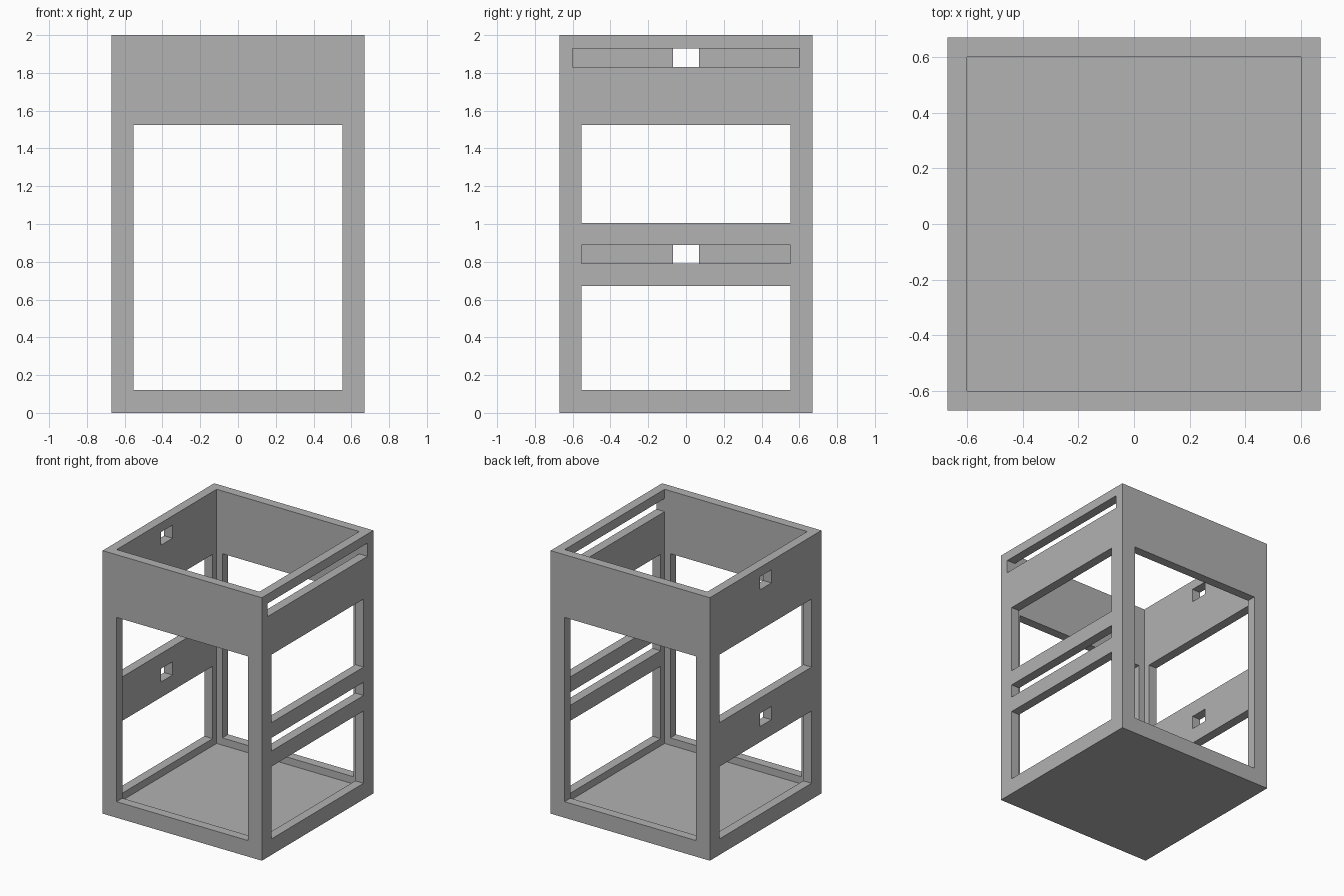
import bpy

cube = bpy.data.objects.get("Cube")
if cube:
    bpy.data.objects.remove(cube, do_unlink=True)

GREY = (0.445, 0.445, 0.445, 1)
grey = bpy.data.materials.new("plain grey")
grey.use_nodes = True
grey.diffuse_color = GREY
grey.node_tree.nodes["Principled BSDF"].inputs["Base Color"].default_value = GREY

HALF = 0.67      # outer half width
INNER = 0.60     # inner half width
FLOOR = 0.067    # floor thickness
HEIGHT = 2.0
WINDOW = 0.552   # half width of the window openings


def box(name, x, y, z):
    """Box spanning the given (low, high) ranges."""
    bpy.ops.mesh.primitive_cube_add(size=1)
    ob = bpy.context.object
    ob.name = name
    ranges = (x, y, z)
    for v in ob.data.vertices:
        v.co = [r[1] if c > 0 else r[0] for c, r in zip(v.co, ranges)]
    ob.data.materials.append(grey)
    return ob


def both(half):
    return (-half, half)


# Outer shell
frame = box("open_frame", both(HALF), both(HALF), (0, HEIGHT))

# Open-topped cavity
cutters = [box("cavity_cutter", both(INNER), both(INNER), (FLOOR, HEIGHT + 1))]

# Tall window through front and back
cutters.append(box("front_back_window_cutter", both(WINDOW), both(1), (0.122, 1.523)))

# Two windows through both side walls
for z in ((0.122, 0.672), (1.006, 1.523)):
    cutters.append(box("side_window_cutter", both(1), both(WINDOW), z))

# Long slots on the +x wall, small square holes opposite on the -x wall
for half, z in ((WINDOW, (0.79, 0.89)), (INNER, (1.83, 1.93))):
    cutters.append(box("slot_cutter", (0.3, 1), both(half), z))
    cutters.append(box("square_hole_cutter", (-1, -0.3), both(0.07), z))

# Cut the openings and drop the cutters
for cutter in cutters:
    cutter.hide_render = True
    mod = frame.modifiers.new(cutter.name, 'BOOLEAN')
    mod.operation = 'DIFFERENCE'
    mod.solver = 'EXACT'
    mod.object = cutter

bpy.context.view_layer.update()
evaluated = frame.evaluated_get(bpy.context.evaluated_depsgraph_get())
mesh = bpy.data.meshes.new_from_object(evaluated)
frame.modifiers.clear()
frame.data = mesh
mesh.materials.clear()
mesh.materials.append(grey)
for face in mesh.polygons:
    face.material_index = 0
    face.use_smooth = False
for cutter in cutters:
    bpy.data.objects.remove(cutter, do_unlink=True)
